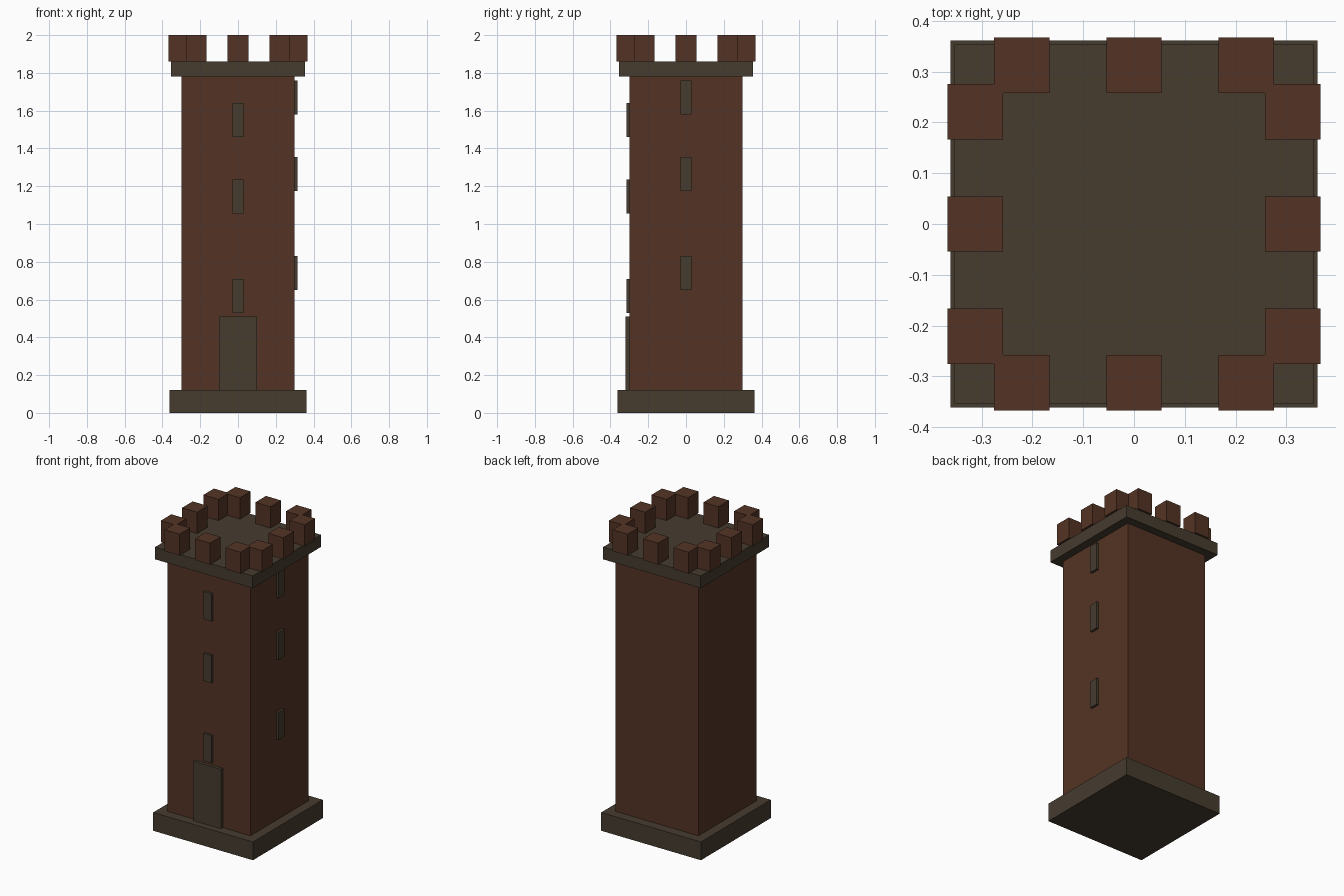
import bpy

cube = bpy.data.objects.get("Cube")
if cube:
    bpy.data.objects.remove(cube, do_unlink=True)


def make_material(name, rgb):
    mat = bpy.data.materials.new(name)
    mat.use_nodes = True
    color = (*rgb, 1.0)
    mat.diffuse_color = color
    mat.node_tree.nodes["Principled BSDF"].inputs["Base Color"].default_value = color
    return mat


BRICK = make_material("brown brick", (0.087, 0.034, 0.018))
STONE = make_material("dark stone", (0.061, 0.045, 0.028))


def box(name, low, high, mat):
    """Axis-aligned box between two corners."""
    center = [(a + b) / 2 for a, b in zip(low, high)]
    bpy.ops.mesh.primitive_cube_add(size=1, location=center)
    obj = bpy.context.object
    obj.name = name
    obj.scale = [b - a for a, b in zip(low, high)]
    bpy.ops.object.transform_apply(location=False, rotation=False, scale=True)
    obj.data.materials.append(mat)
    return obj


def square_block(name, half, bottom, top, mat):
    return box(name, (-half, -half, bottom), (half, half, top), mat)


# Tower body between the plinth and the parapet floor
WALL = 0.30
square_block("plinth", 0.362, 0, 0.12, STONE)
square_block("tower_body", WALL, 0.12, 1.78, BRICK)
square_block("parapet_floor", 0.354, 1.78, 1.86, STONE)

# Door on the front
box("door", (-0.10, -WALL - 0.02, 0.12), (0.10, -WALL, 0.51), STONE)

# Window slits on the front and the left side
SLIT, DEPTH, HEIGHT = 0.03, 0.015, 0.18
for i, z in enumerate((0.53, 1.055, 1.46)):
    box(f"front_slit_{i + 1}", (-SLIT, -WALL - DEPTH, z),
        (SLIT, -WALL, z + HEIGHT), STONE)
for i, z in enumerate((0.65, 1.175, 1.58)):
    box(f"left_slit_{i + 1}", (WALL, -SLIT, z),
        (WALL + DEPTH, SLIT, z + HEIGHT), STONE)

# Battlements: three merlons along every edge, in pairs at the corners
R, EDGE = 0.0545, 0.313
for along in (-0.221, 0, 0.221):
    for side in (-EDGE, EDGE):
        for x, y in ((along, side), (side, along)):
            box("merlon", (x - R, y - R, 1.86), (x + R, y + R, 2.0), BRICK)
